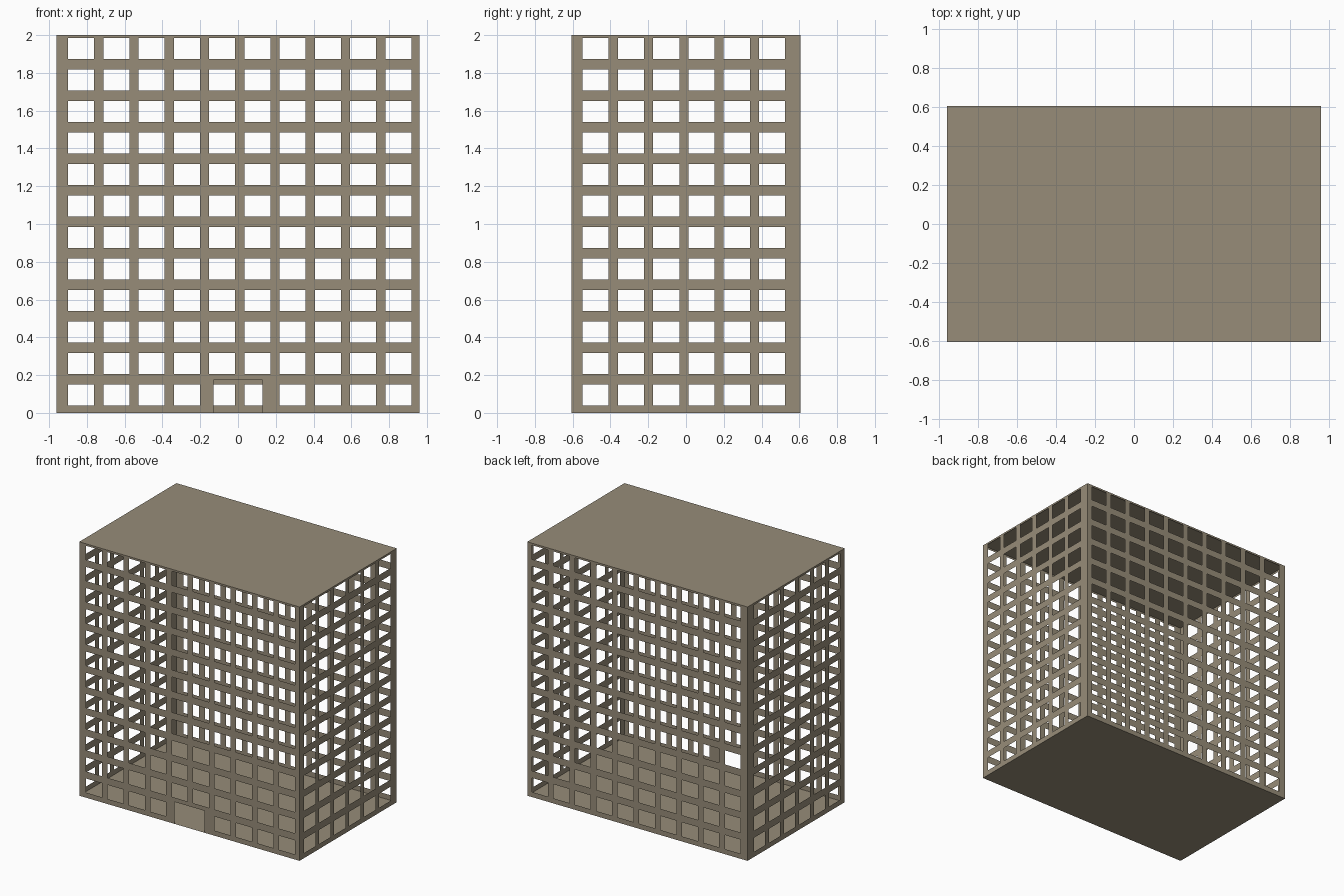
import bpy, bmesh

if "Cube" in bpy.data.objects:
    bpy.data.objects.remove(bpy.data.objects["Cube"])

HX, HY, H = 0.96, 0.605, 2.0
PITCH, WIN_W = 0.1867, 0.138
ROWS, ROW_PITCH, SILL, WIN_H = 12, 0.1667, 0.04, 0.111

mat = bpy.data.materials.new("facade_tan")
mat.diffuse_color = (0.31, 0.265, 0.19, 1)
mat.use_nodes = True
mat.node_tree.nodes["Principled BSDF"].inputs["Base Color"].default_value = mat.diffuse_color


def window_holes(start, count):
    return [(start + c * PITCH, start + c * PITCH + WIN_W,
             SILL + r * ROW_PITCH, SILL + r * ROW_PITCH + WIN_H)
            for r in range(ROWS) for c in range(count)]


def sheet(name, half, top, holes, place, flip):
    """Flat sheet split along the hole edges, with the hole cells left out."""
    us = sorted({-half, half} | {round(u, 4) for h in holes for u in h[:2]})
    vs = sorted({0.0, top} | {round(v, 4) for h in holes for v in h[2:]})
    bm = bmesh.new()
    grid = [[bm.verts.new(place(u, v)) for v in vs] for u in us]
    for i in range(len(us) - 1):
        for j in range(len(vs) - 1):
            u, v = (us[i] + us[i + 1]) / 2, (vs[j] + vs[j + 1]) / 2
            if any(a < u < b and c < v < d for a, b, c, d in holes):
                continue
            f = [grid[i][j], grid[i + 1][j], grid[i + 1][j + 1], grid[i][j + 1]]
            bm.faces.new(f[::-1] if flip else f)
    loose = [v for v in bm.verts if not v.link_faces]
    bmesh.ops.delete(bm, geom=loose, context='VERTS')
    me = bpy.data.meshes.new(name)
    bm.to_mesh(me)
    bm.free()
    me.materials.append(mat)
    ob = bpy.data.objects.new(name, me)
    bpy.context.collection.objects.link(ob)


long_windows = window_holes(-0.90, 10)
side_windows = window_holes(-0.547, 6)

# Front wall: the doorway replaces the two middle ground-floor windows
door = (-0.13, 0.13, 0.0, 0.173)
front = [h for h in long_windows
         if h[2] > door[3] or h[1] < door[0] or h[0] > door[1]] + [door]
sheet("front_wall", HX, H, front, lambda u, v: (u, -HY, v), False)

# Back and side walls
sheet("back_wall", HX, H, long_windows, lambda u, v: (u, HY, v), True)
sheet("right_wall", HY, H, side_windows, lambda u, v: (HX, u, v), False)
sheet("left_wall", HY, H, side_windows, lambda u, v: (-HX, u, v), True)

# Ground floor and roof
sheet("floor", HX, 2 * HY, [], lambda u, v: (u, v - HY, 0), True)
sheet("roof", HX, 2 * HY, [], lambda u, v: (u, v - HY, H), False)
